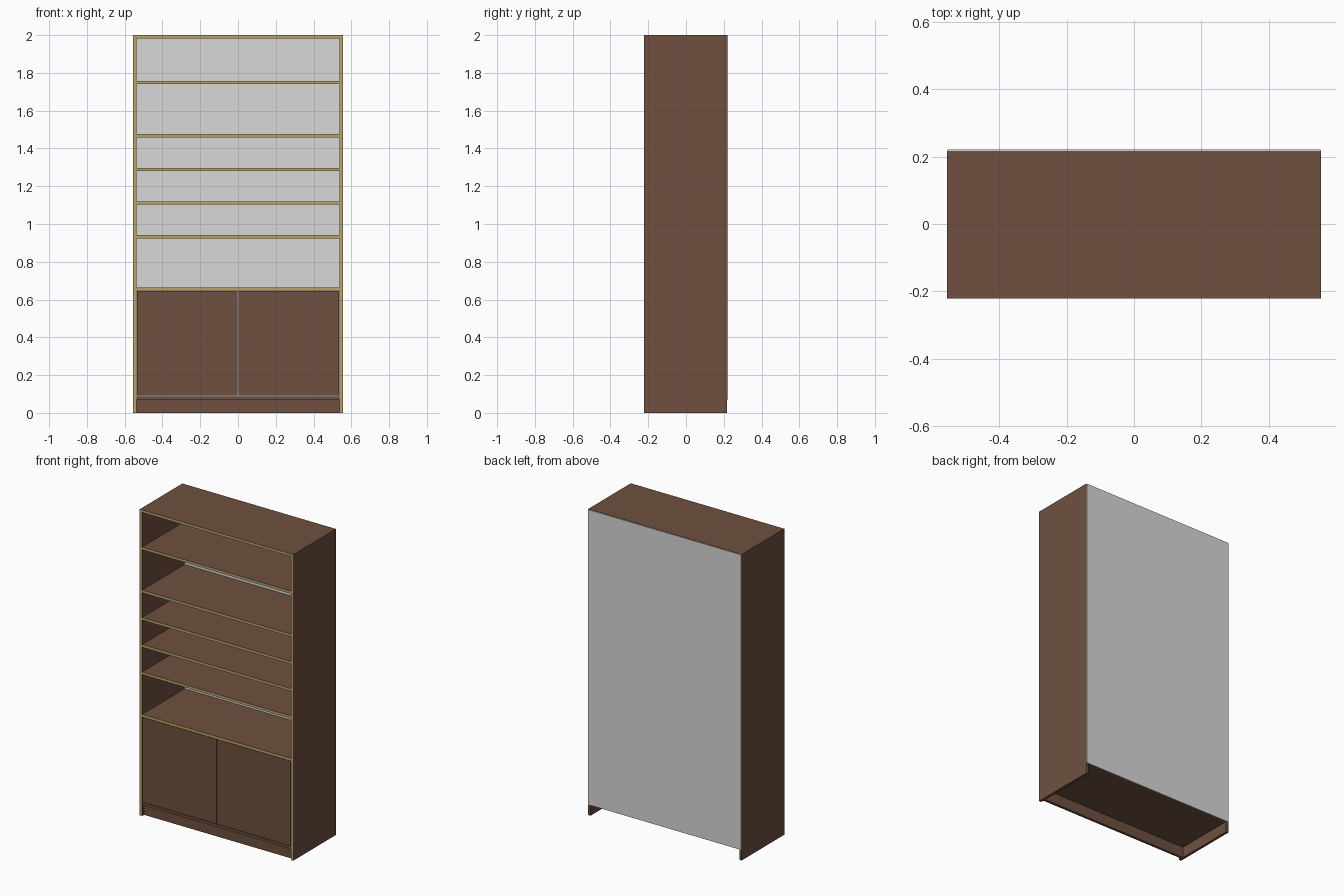
import bpy, bmesh

if "Cube" in bpy.data.objects:
    bpy.data.objects.remove(bpy.data.objects["Cube"])


def srgb(r, g, b):
    f = lambda c: c / 12.92 if c <= 0.04045 else ((c + 0.055) / 1.055) ** 2.4
    return (f(r / 255), f(g / 255), f(b / 255), 1.0)


def material(name, colour):
    m = bpy.data.materials.new(name)
    m.diffuse_color = colour
    m.use_nodes = True
    m.node_tree.nodes["Principled BSDF"].inputs["Base Color"].default_value = m.diffuse_color
    return m


BROWN = material("walnut brown", srgb(110, 80, 63))
BAND = material("tan edge band", srgb(184, 162, 102))
GREY = material("light grey", srgb(216, 216, 216))

W, FRONT, SIDE_BACK, BACK, H = 0.555, -0.222, 0.217, 0.222, 2.0
T = 0.017            # board thickness
IN = W - T           # inner half width


def board(name, x, y, z, mat=BROWN, banded=False):
    """Box from (min, max) ranges; banded boards get a tan front edge."""
    bm = bmesh.new()
    v = [bm.verts.new((a, b, c)) for a in x for b in y for c in z]
    for f in ((0, 1, 3, 2), (4, 6, 7, 5), (0, 4, 5, 1),
              (2, 3, 7, 6), (0, 2, 6, 4), (1, 5, 7, 3)):
        bm.faces.new([v[i] for i in f])
    bmesh.ops.recalc_face_normals(bm, faces=bm.faces[:])
    bm.normal_update()
    me = bpy.data.meshes.new(name)
    me.materials.append(mat)
    if banded:
        me.materials.append(BAND)
        for f in bm.faces:
            f.material_index = 1 if f.normal.y < -0.5 else 0
    bm.to_mesh(me)
    bm.free()
    ob = bpy.data.objects.new(name, me)
    bpy.context.collection.objects.link(ob)
    return ob


depth = (FRONT, SIDE_BACK)

# Side panels
board("left_side", (-W, -IN), depth, (0, H), banded=True)
board("right_side", (IN, W), depth, (0, H), banded=True)

# Top board and open shelves (upper surface heights)
board("top_board", (-IN, IN), depth, (H - T, H), banded=True)
for i, z in enumerate((0.664, 0.941, 1.12, 1.297, 1.476, 1.757)):
    board(f"shelf_{i + 1}", (-IN, IN), depth, (z - T, z), banded=True)

# Cupboard floor and recessed plinth
board("cupboard_floor", (-IN, IN), (FRONT + 0.004, SIDE_BACK), (0.07, 0.087))
board("plinth", (-IN, IN), (FRONT + 0.02, FRONT + 0.037), (0, 0.07))

# Pair of inset doors
for name, s in (("left_door", -1), ("right_door", 1)):
    xs = sorted((s * 0.002, s * (IN - 0.003)))
    board(name, xs, (FRONT + 0.002, FRONT + 0.019), (0.091, 0.644))

# Thin back panel
board("back_panel", (-W + 0.001, W - 0.001), (SIDE_BACK, BACK), (0.07, H - 0.002), GREY)
